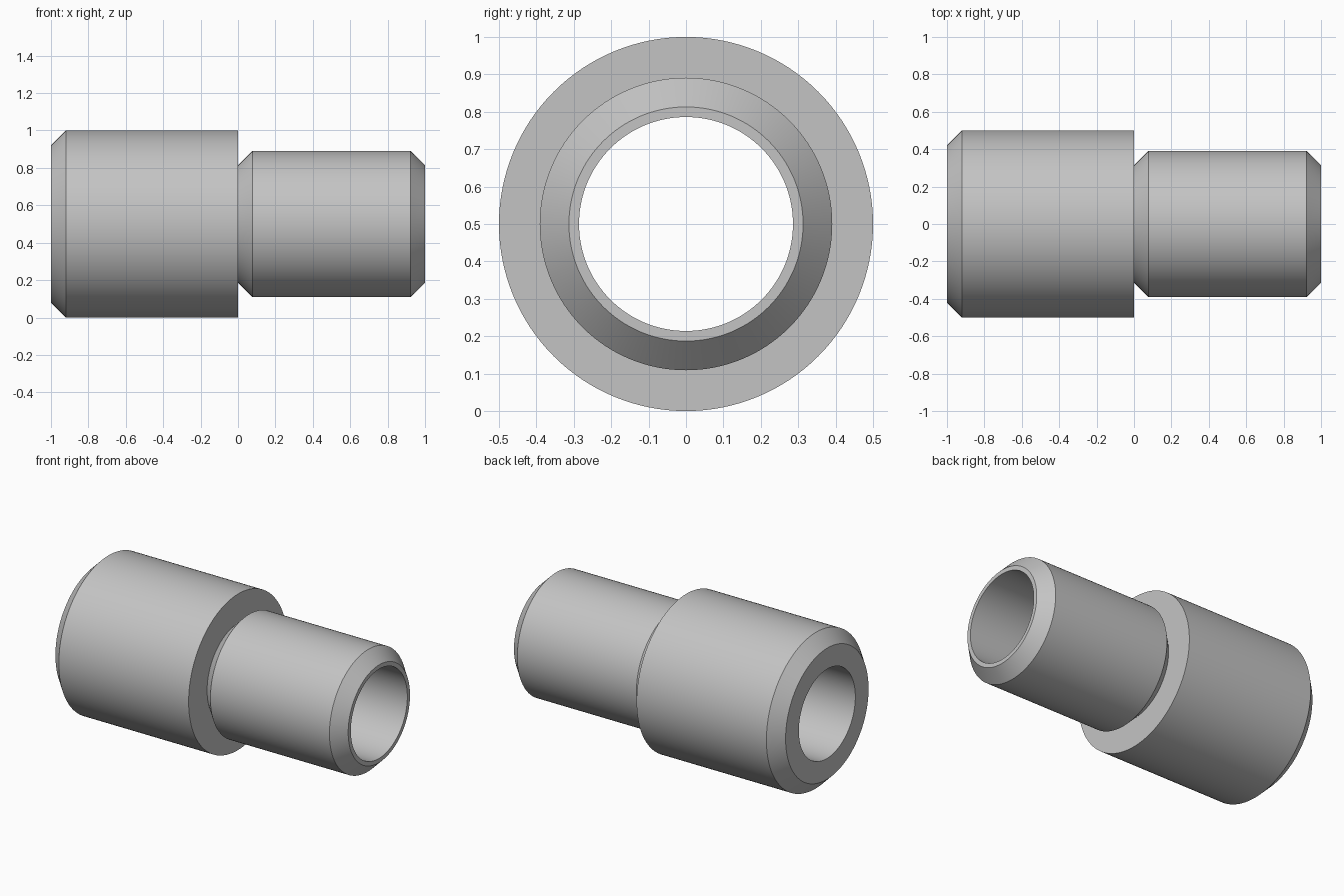
import bpy, bmesh, math
from mathutils import Matrix, Vector

cube = bpy.data.objects.get("Cube")
if cube:
    bpy.data.objects.remove(cube, do_unlink=True)

SEGMENTS = 128
BORE = 0.286

# Plain grey metal
grey = bpy.data.materials.new("light_grey_metal")
grey.use_nodes = True
colour = (0.55, 0.55, 0.55, 1)
grey.diffuse_color = colour
grey.node_tree.nodes["Principled BSDF"].inputs["Base Color"].default_value = colour

# Closed (x, radius) profile: bore, wide sleeve, step, narrow spigot
profile = [
    (-1, BORE), (-1, 0.42), (-0.92, 0.5), (0, 0.5),
    (0, 0.313), (0.078, 0.391), (0.922, 0.391), (1, 0.313), (1, BORE),
]


def lathe(name, points, centre_z):
    """Revolve a closed profile around a horizontal x axis."""
    bm = bmesh.new()
    rings = []
    for i in range(SEGMENTS):
        turn = Matrix.Rotation(math.tau * i / SEGMENTS, 3, "X")
        rings.append([bm.verts.new(turn @ Vector((x, 0, r)) + Vector((0, 0, centre_z)))
                      for x, r in points])
    for i, ring in enumerate(rings):
        following = rings[(i + 1) % SEGMENTS]
        for j in range(len(points)):
            k = (j + 1) % len(points)
            bm.faces.new((ring[j], ring[k], following[k], following[j]))
    bmesh.ops.recalc_face_normals(bm, faces=bm.faces)
    mesh = bpy.data.meshes.new(name)
    bm.to_mesh(mesh)
    bm.free()
    obj = bpy.data.objects.new(name, mesh)
    bpy.context.collection.objects.link(obj)
    return obj


# Stepped tube with chamfered ends
adapter = lathe("stepped_pipe_adapter", profile, 0.5)
adapter.data.materials.append(grey)
bpy.ops.object.select_all(action="DESELECT")
adapter.select_set(True)
bpy.context.view_layer.objects.active = adapter
bpy.ops.object.shade_smooth_by_angle(angle=math.radians(30))
